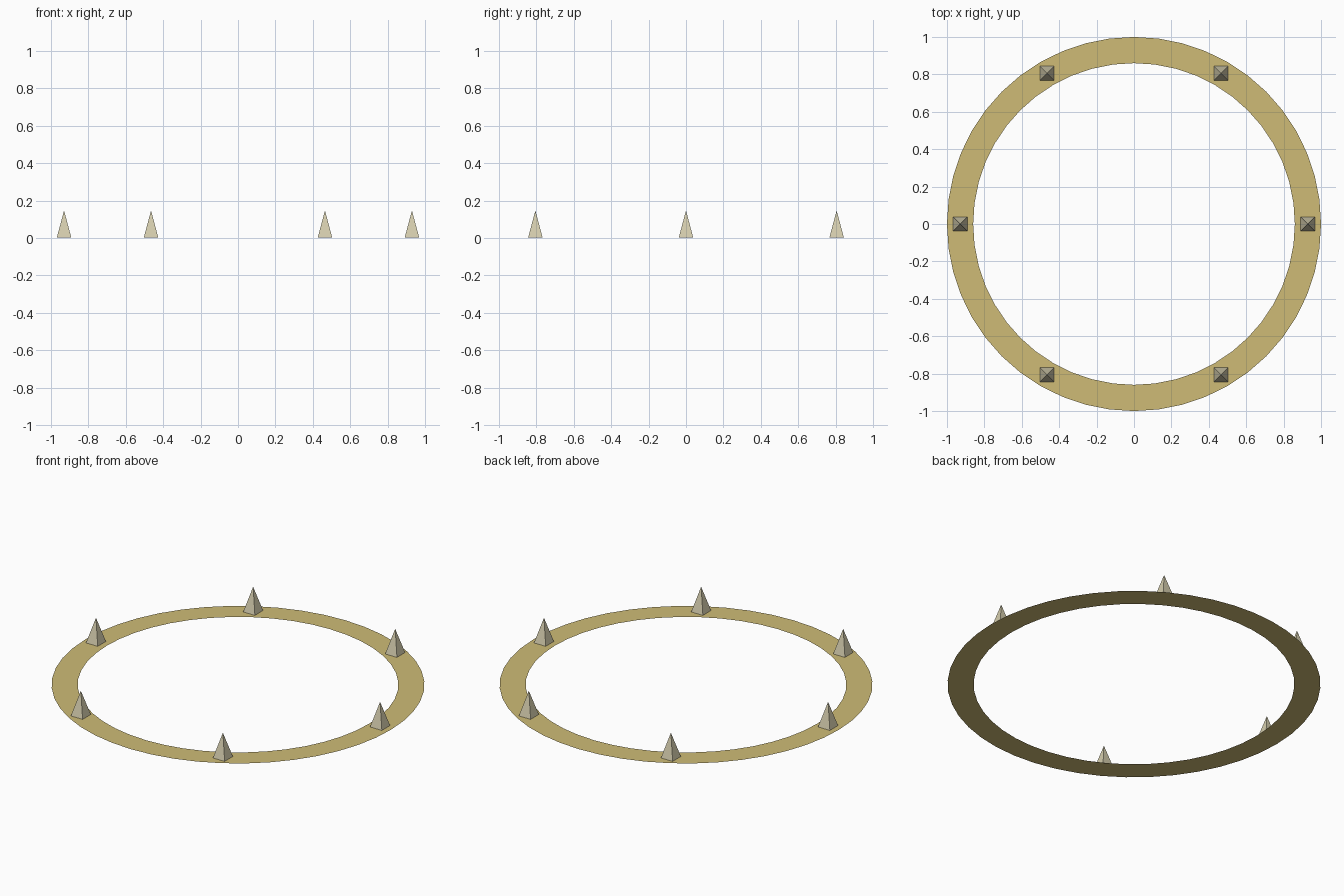
import bpy, bmesh, math

if "Cube" in bpy.data.objects:
    bpy.data.objects.remove(bpy.data.objects["Cube"])

SEGMENTS = 48
R_OUT, R_IN = 1.0, 0.86
SPIKE_R, SPIKE_W, SPIKE_Z0, SPIKE_Z1 = 0.93, 0.077, 0.003, 0.147


def material(name, rgb):
    m = bpy.data.materials.new(name)
    m.diffuse_color = (*rgb, 1.0)
    m.use_nodes = True
    m.node_tree.nodes["Principled BSDF"].inputs["Base Color"].default_value = m.diffuse_color
    return m


def add_object(name, bm, mat):
    mesh = bpy.data.meshes.new(name)
    bm.to_mesh(mesh)
    bm.free()
    mesh.materials.append(mat)
    obj = bpy.data.objects.new(name, mesh)
    bpy.context.collection.objects.link(obj)
    return obj


gold = material("gold", (0.62, 0.50, 0.18))
ivory = material("pale_ivory", (0.66, 0.61, 0.42))

# Flat ring: a paper-thin band lying on the ground plane
bm = bmesh.new()
rims = []
for r in (R_IN, R_OUT):
    rims.append([bm.verts.new((r * math.cos(a), r * math.sin(a), 0))
                 for a in (math.tau * i / SEGMENTS for i in range(SEGMENTS))])
inner, outer = rims
for i in range(SEGMENTS):
    j = (i + 1) % SEGMENTS
    bm.faces.new((inner[i], outer[i], outer[j], inner[j]))
add_object("ring", bm, gold)

# Six square pyramids, all aligned with the axes
for n in range(6):
    a = math.tau * n / 6
    bm = bmesh.new()
    h = SPIKE_W / 2
    base = [bm.verts.new((x, y, 0)) for x, y in ((-h, -h), (h, -h), (h, h), (-h, h))]
    tip = bm.verts.new((0, 0, SPIKE_Z1 - SPIKE_Z0))
    bm.faces.new(base[::-1])
    for i in range(4):
        bm.faces.new((base[i], base[(i + 1) % 4], tip))
    spike = add_object(f"spike_{n + 1}", bm, ivory)
    spike.location = (SPIKE_R * math.cos(a), SPIKE_R * math.sin(a), SPIKE_Z0)
